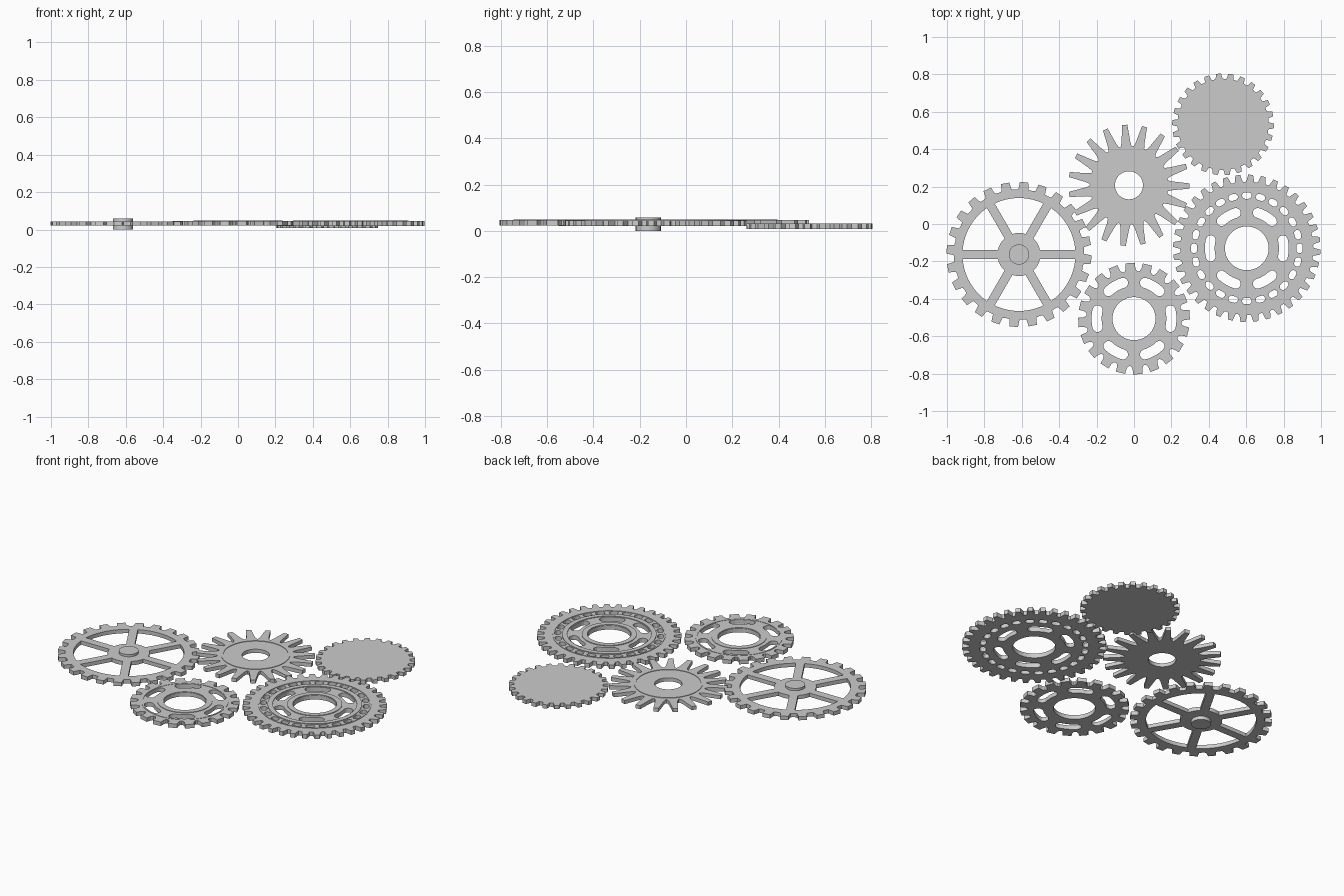
import bpy
from math import sin, cos, asin, pi, radians

if "Cube" in bpy.data.objects:
    bpy.data.objects.remove(bpy.data.objects["Cube"])


def pol(r, a):
    return (r * cos(a), r * sin(a))


def circle(r, n=64):
    return [pol(r, 2 * pi * i / n) for i in range(n)]


def teeth(n, phase, half):
    """Outline of n teeth; half = (pitch fraction, radius) from gap centre to tip."""
    prof = half + [(-f, r) for f, r in reversed(half) if f > -0.5]
    return [pol(r, radians(phase) + 2 * pi * (i + f) / n)
            for i in range(n) for f, r in prof]


def window(r0, r1, a, w, n=10):
    """Opening between two straight spokes of half width w."""
    pts = []
    for r, s in ((r1, 1), (r0, -1)):
        h = pi / 6 - asin(w / r)
        pts += [pol(r, a + s * h * (2 * i / n - 1)) for i in range(n + 1)]
    return pts


def slot(r, w, a, h, n=8):
    """Curved slot with rounded ends, half width w, half angle h."""
    pts = [pol(r + w, a - h + 2 * h * i / n) for i in range(n + 1)]
    for end, s, start in ((a + h, 1, 0), (a - h, -1, pi)):
        c = pol(r, end)
        for i in range(1, 6):
            d = pol(w, end + start + pi * i / 6)
            pts.append((c[0] + d[0], c[1] + d[1]))
        if s == 1:
            pts += [pol(r - w, a + h - 2 * h * i / n) for i in range(n + 1)]
    return pts


def plate(name, loops, centre, z0, z1):
    """Flat plate from an outline plus hole loops."""
    cu = bpy.data.curves.new(name, 'CURVE')
    cu.dimensions = '2D'
    cu.fill_mode = 'BOTH'
    cu.extrude = (z1 - z0) / 2
    for pts in loops:
        sp = cu.splines.new('POLY')
        sp.points.add(len(pts) - 1)
        for p, (x, y) in zip(sp.points, pts):
            p.co = (x, y, 0, 1)
        sp.use_cyclic_u = True
    ob = bpy.data.objects.new(name, cu)
    ob.location = (centre[0], centre[1], (z0 + z1) / 2)
    bpy.context.collection.objects.link(ob)
    bpy.ops.object.select_all(action='DESELECT')
    ob.select_set(True)
    bpy.context.view_layer.objects.active = ob
    bpy.ops.object.convert(target='MESH')
    bpy.ops.object.shade_smooth_by_angle(angle=radians(20))
    return ob


def ring(name, r0, r1, centre, z0, z1):
    return plate(name, [circle(r1), circle(r0)], centre, z0, z1)


SIX = [i * pi / 3 for i in range(6)]

# Spoked wheel with shaft
c = (-0.615, -0.163)
outline = teeth(24, 86, [(-0.5, 0.347), (-0.3, 0.349), (-0.22, 0.388)])
plate("spoked_gear", [outline] + [window(0.115, 0.302, a + pi / 6, 0.024) for a in SIX],
      c, 0.021, 0.044)
plate("spoked_gear_shaft", [circle(0.054, 48)], c, 0.0, 0.058)

# Long-toothed sprocket
c = (-0.027, 0.207)
outline = teeth(19, 94, [(-0.5, 0.208), (-0.4, 0.213), (-0.3, 0.235), (-0.22, 0.27), (-0.13, 0.324)])
plate("spiked_gear", [outline, circle(0.075)], c, 0.024, 0.046)
ring("spiked_gear_ring", 0.178, 0.188, c, 0.04, 0.049)

# Solid gear
outline = teeth(26, 95, [(-0.5, 0.243), (-0.32, 0.244), (-0.2, 0.272)])
plate("solid_gear", [outline], (0.476, 0.533), 0.008, 0.031)

# Small slotted gear
c = (0.0, -0.506)
outline = teeth(20, 94, [(-0.5, 0.254), (-0.4, 0.257), (-0.31, 0.269), (-0.27, 0.299)])
plate("small_slotted_gear",
      [outline, circle(0.115)] + [slot(0.2, 0.027, a, radians(13)) for a in SIX],
      c, 0.022, 0.046)
ring("small_gear_inner_ring", 0.118, 0.15, c, 0.04, 0.049)
ring("small_gear_outer_ring", 0.23, 0.238, c, 0.04, 0.048)

# Large slotted gear with a circle of small holes
c = (0.603, -0.13)
outline = teeth(36, 87, [(-0.5, 0.355), (-0.34, 0.357), (-0.19, 0.394)])
holes = [slot(0.198, 0.026, a, radians(13)) for a in SIX]
holes += [slot(0.282, 0.017, 2 * pi * i / 24, radians(1.8), 4) for i in range(24)]
plate("large_slotted_gear", [outline, circle(0.117)] + holes, c, 0.02, 0.045)
ring("large_gear_inner_ring", 0.12, 0.15, c, 0.04, 0.049)
ring("large_gear_middle_ring", 0.23, 0.258, c, 0.04, 0.049)
ring("large_gear_outer_ring", 0.301, 0.309, c, 0.04, 0.048)
